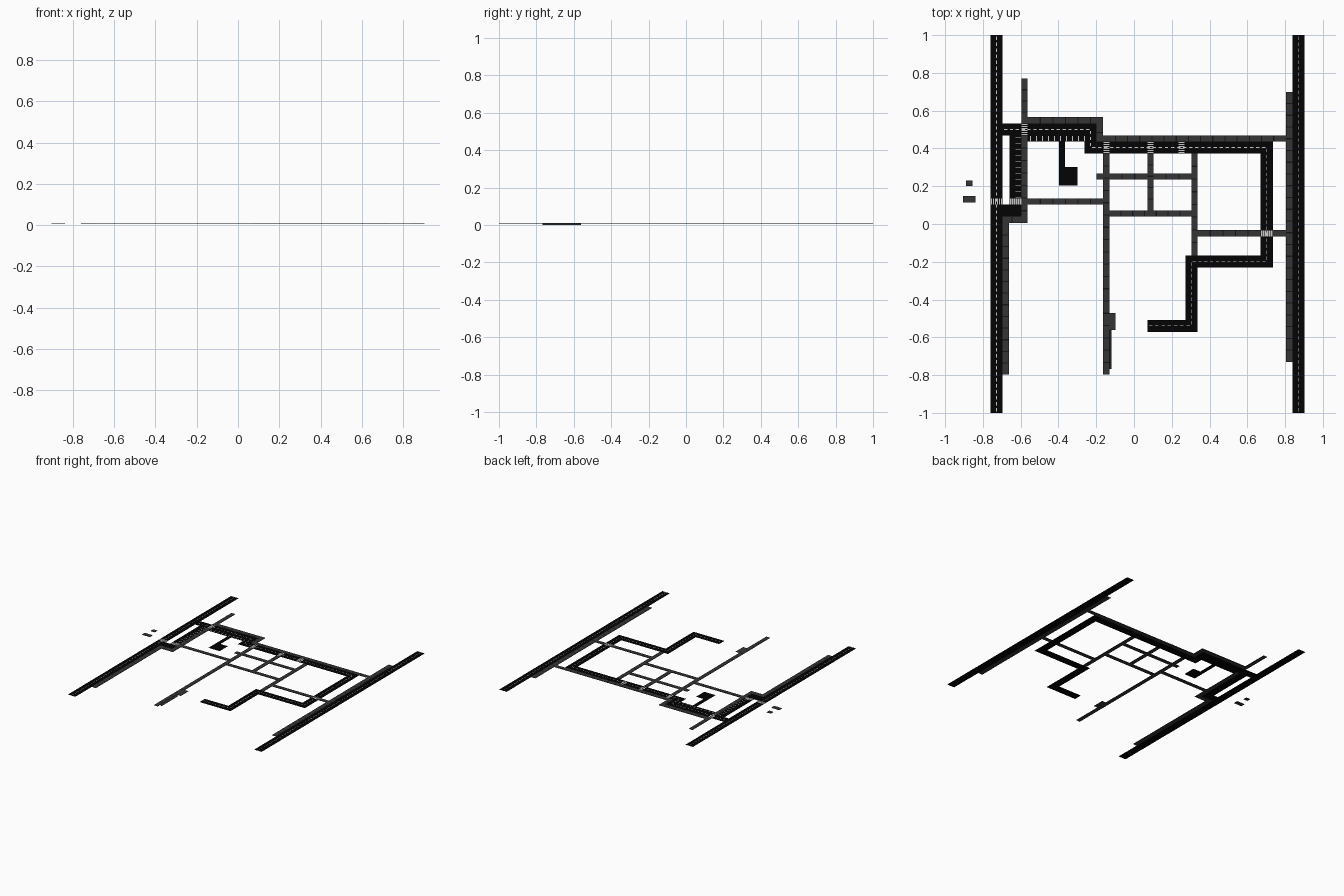
import bpy, bmesh

if "Cube" in bpy.data.objects:
    bpy.data.objects.remove(bpy.data.objects["Cube"])

ROAD_Z, WALK_Z, LIFT = 0.0095, 0.0105, 0.0006
W = 0.0635          # road width
M = W / 2           # sidewalk width / paving module


def material(name, v):
    m = bpy.data.materials.new(name)
    m.diffuse_color = (v, v, v, 1)
    m.use_nodes = True
    m.node_tree.nodes["Principled BSDF"].inputs["Base Color"].default_value = m.diffuse_color
    return m


ASPHALT = material("asphalt", 0.001)
PAVING = material("paving", 0.036)
JOINT = material("joint", 0.007)
PAINT = material("paint", 0.6)


def sheet(name, rects, z, mat, thick=0):
    """One flat object from (x0, x1, y0, y1) rectangles, optionally a thin slab."""
    bm = bmesh.new()
    for x0, x1, y0, y1 in rects:
        corners = ((x0, y0), (x1, y0), (x1, y1), (x0, y1))
        top = [bm.verts.new((x, y, z)) for x, y in corners]
        bm.faces.new(top)
        if thick:
            low = [bm.verts.new((x, y, z - thick)) for x, y in corners]
            bm.faces.new(low[::-1])
            for i in range(4):
                j = (i + 1) % 4
                bm.faces.new((low[i], low[j], top[j], top[i]))
    me = bpy.data.meshes.new(name)
    bm.to_mesh(me)
    bm.free()
    me.materials.append(mat)
    ob = bpy.data.objects.new(name, me)
    bpy.context.collection.objects.link(ob)
    return ob


def dashes(horizontal, c, a, b):
    """Dashed centre line at offset c, running from a to b."""
    n = max(1, round((b - a) / M))
    p = (b - a) / n
    out = []
    for i in range(n):
        s, e = a + (i + 0.22) * p, a + (i + 0.78) * p
        out.append((s, e, c - .0017, c + .0017) if horizontal else (c - .0017, c + .0017, s, e))
    return out


def stripes(horizontal, x0, x1, y0, y1, n):
    """n painted bars filling a rectangle; bars are horizontal or vertical."""
    out = []
    for i in range(n):
        s, e = (i + .22) / n, (i + .78) / n
        if horizontal:
            out.append((x0, x1, y0 + s * (y1 - y0), y0 + e * (y1 - y0)))
        else:
            out.append((x0 + s * (x1 - x0), x0 + e * (x1 - x0), y0, y1))
    return out


# Avenues on both sides
for name, x in (("left_avenue", -.76), ("right_avenue", .84)):
    sheet(name, [(x, x + W, -1, 1)], ROAD_Z, ASPHALT, .001)
    sheet(name + "_line", dashes(False, x + M, -1, 1), ROAD_Z + LIFT, PAINT)

# Winding inner road
sheet("inner_road", [
    (-.696, -.198, .469, .533), (-.262, -.198, .373, .469), (-.198, .735, .373, .437),
    (.671, .735, -.229, .373), (.272, .671, -.229, -.166),
    (.272, .335, -.571, -.229), (.071, .272, -.571, -.508)], ROAD_Z, ASPHALT, .001)
sheet("inner_road_line",
      dashes(True, .5, -.695, -.23) + dashes(False, -.23, .405, .5)
      + dashes(True, .405, -.23, .703) + dashes(False, .703, -.197, .405)
      + dashes(True, -.197, .303, .703) + dashes(False, .303, -.539, -.197)
      + dashes(True, -.539, .071, .303), ROAD_Z + LIFT, PAINT)

# Parking loop, parking strip and driveway
sheet("parking_loop", [(-.658, -.595, .04, .469), (-.696, -.658, .04, .104)],
      ROAD_Z, ASPHALT, .001)
sheet("parking_strip", [(-.563, -.262, .437, .469)], ROAD_Z, ASPHALT, .001)
sheet("driveway", [(-.396, -.364, .204, .437), (-.364, -.3, .204, .303)],
      ROAD_Z, ASPHALT, .001)
ticks = [(-.627, -.597, .14 + i * .0317, .144 + i * .0317) for i in range(11)]
ticks += [(-.55 + i * .0317, -.546 + i * .0317, .439, .467) for i in range(10)]
sheet("parking_bay_marks", ticks, ROAD_Z + LIFT, PAINT)

# Pedestrian crossings
cross = stripes(True, -.595, -.563, .469, .532, 6)
for x in (-.162, .071, .235):
    cross += stripes(True, x, x + M, .374, .437, 6)
for x, y in ((-.76, .104), (-.658, .104), (.671, -.065)):
    cross += stripes(False, x, x + W, y, y + M, 6)
sheet("crossings", cross, ROAD_Z + 1.5 * LIFT, PAINT)

# Sidewalks
walks = [
    (-.595, -.563, .533, .77), (-.595, -.563, .004, .469),
    (-.696, -.595, .004, .04), (-.696, -.662, -.798, .004),
    (-.563, -.163, .533, .567), (-.198, -.163, .437, .533), (-.163, .804, .437, .469),
    (.804, .84, -.73, .70), (-.163, -.131, -.798, .373),
    (-.563, -.163, .104, .136), (-.198, -.163, .236, .268),
    (-.131, .071, .236, .268), (.103, .305, .236, .268),
    (.071, .103, .072, .373), (-.131, .305, .04, .072), (.305, .337, -.166, .373),
    (.337, .671, -.065, -.033), (.735, .804, -.065, -.033),
    (-.131, -.098, -.562, -.47), (-.905, -.838, .115, .149), (-.89, -.855, .2, .231)]
sheet("sidewalks", walks, WALK_Z, PAVING, .003)

# Paving joints across every sidewalk
joints = []
for x0, x1, y0, y1 in walks:
    horiz = x1 - x0 > y1 - y0
    length = max(x1 - x0, y1 - y0)
    n = max(1, round(length / W))
    for i in range(1, n):
        t, h = i * length / n, .003
        joints.append((x0 + t - h, x0 + t + h, y0, y1) if horiz
                      else (x0, x1, y0 + t - h, y0 + t + h))
sheet("paving_joints", joints, WALK_Z + LIFT / 2, JOINT)

# Sloping edge that drops to the ground beside the long sidewalk
edge = sheet("dropped_edge", [(-.131, -.12, -.768, -.562)], WALK_Z, PAVING)
for v in edge.data.vertices:
    if v.co.x > -.125:
        v.co.z = 0
